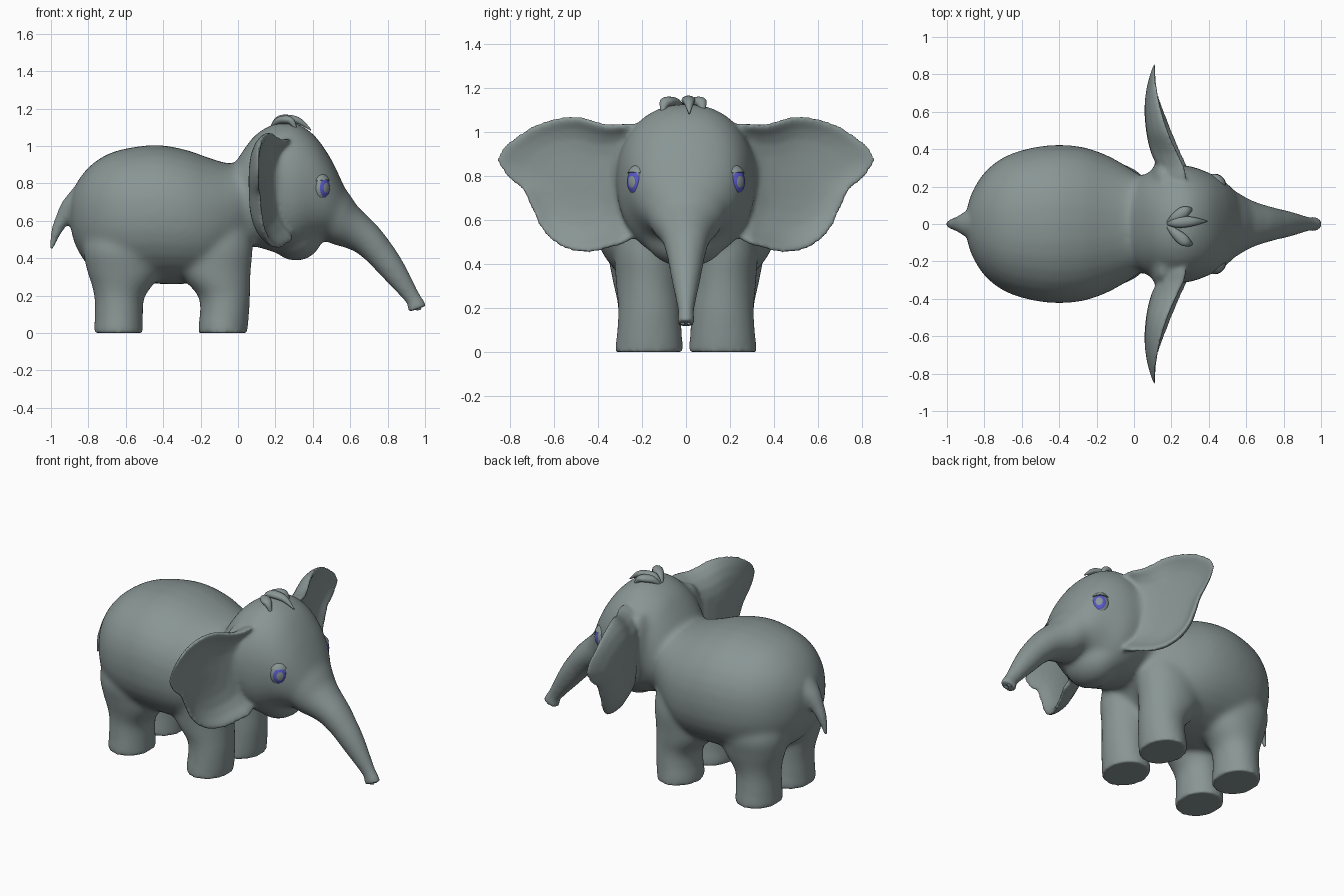
import bpy, bmesh, math
from mathutils import Vector, Matrix

cube = bpy.data.objects.get("Cube")
if cube:
    bpy.data.objects.remove(cube)


def material(name, rgb):
    m = bpy.data.materials.new(name)
    m.use_nodes = True
    m.diffuse_color = (*rgb, 1)
    node = next(n for n in m.node_tree.nodes if n.type == 'BSDF_PRINCIPLED')
    node.inputs["Base Color"].default_value = (*rgb, 1)
    node.inputs["Roughness"].default_value = 0.7
    return m


SKIN = material("grey skin", (0.25, 0.303, 0.298))
BLUE = material("iris blue", (0.1, 0.1, 0.58))
X_AXIS, Z_AXIS = Vector((1, 0, 0)), Vector((0, 0, 1))


def spline(points, steps, closed=False):
    """Catmull-Rom interpolation of tuples of any length."""
    p = [Vector(q) for q in points]
    n, out = len(p), []
    for i in range(n if closed else n - 1):
        if closed:
            a, b, c, d = (p[(i + k) % n] for k in (-1, 0, 1, 2))
        else:
            a, b, c, d = (p[min(max(i + k, 0), n - 1)] for k in (-1, 0, 1, 2))
        for j in range(steps):
            t = j / steps
            out.append(b + (c - a) * (t / 2) + (a * 2 - b * 5 + c * 4 - d) * (t * t / 2)
                       + (b * 3 - a - c * 3 + d) * (t ** 3 / 2))
    return out if closed else out + [p[-1]]


def bridge(bm, r1, r2):
    n = len(r1)
    for i in range(n):
        bm.faces.new((r1[i], r1[(i + 1) % n], r2[(i + 1) % n], r2[i]))


def tube(bm, stations, power=2.0, axis=None, sides=32):
    """Loft through stations (x, y, z, half width, half depth)."""
    path = spline(stations, 6)
    rings = []
    for i, s in enumerate(path):
        c = Vector(s[:3])
        t = axis or (Vector(path[min(i + 1, len(path) - 1)][:3]) - Vector(path[max(i - 1, 0)][:3])).normalized()
        side = Vector((0, 1, 0))
        side = (side - t * side.dot(t)).normalized()
        other = t.cross(side)
        ring = []
        for k in range(sides):
            a = 2 * math.pi * k / sides
            u, v = (math.copysign(abs(f) ** (2 / power), f) for f in (math.cos(a), math.sin(a)))
            ring.append(bm.verts.new(c + side * u * s[3] + other * v * s[4]))
        if rings:
            bridge(bm, rings[-1], ring)
        rings.append(ring)
    bm.faces.new(rings[0])
    bm.faces.new(rings[-1])


def body_loft(bm, profile, power):
    """Loft along x from (x, bottom, top, half width)."""
    tube(bm, [(x, 0, (lo + hi) / 2, w, (hi - lo) / 2) for x, lo, hi, w in profile], power, X_AXIS)


def ball(bm, centre, radii):
    m = Matrix.Translation(centre) @ Matrix.Diagonal((*radii, 1))
    bmesh.ops.create_uvsphere(bm, u_segments=32, v_segments=16, radius=1, matrix=m)


def finish(name, bm, mats=(SKIN,)):
    bmesh.ops.recalc_face_normals(bm, faces=bm.faces)
    me = bpy.data.meshes.new(name)
    bm.to_mesh(me)
    bm.free()
    for m in mats:
        me.materials.append(m)
    for p in me.polygons:
        p.use_smooth = True
    ob = bpy.data.objects.new(name, me)
    bpy.context.scene.collection.objects.link(ob)
    return ob


def fuse(name, bm, voxel, iterations):
    """Merge overlapping shapes into one softly blended skin."""
    ob = finish(name, bm)
    r = ob.modifiers.new("Remesh", 'REMESH')
    r.mode, r.voxel_size, r.use_smooth_shade = 'VOXEL', voxel, True
    s = ob.modifiers.new("Smooth", 'SMOOTH')
    s.factor, s.iterations = 0.5, iterations
    bpy.context.view_layer.update()
    me = bpy.data.meshes.new_from_object(ob.evaluated_get(bpy.context.evaluated_depsgraph_get()))
    ob.modifiers.clear()
    ob.data = me
    if not me.materials:
        me.materials.append(SKIN)
    return ob


# Torso, head, jaw, trunk root and legs
bm = bmesh.new()
body_loft(bm, [(-.90, .59, .71, .05), (-.87, .47, .79, .16), (-.8, .36, .885, .275),
               (-.7, .30, .955, .355), (-.58, .27, .99, .4), (-.43, .262, 1.005, .423),
               (-.28, .262, .98, .413), (-.15, .28, .935, .37), (-.04, .36, .905, .31),
               (.05, .45, .91, .25), (.15, .5, .93, .2)], 2.2)
body_loft(bm, [(-.02, .5, .9, .2), (.03, .47, .98, .25), (.1, .46, 1.065, .285),
               (.2, .43, 1.12, .315), (.3, .42, 1.125, .31), (.4, .48, 1.065, .275),
               (.48, .51, .96, .232), (.54, .52, .845, .175), (.58, .55, .75, .12)], 2.2)
ball(bm, (.31, 0, .53), (.145, .19, .145))
tube(bm, [(.38, 0, .76, .24, .16), (.46, 0, .68, .212, .148), (.54, 0, .6, .172, .132),
          (.62, 0, .55, .13, .108), (.69, 0, .5, .105, .092), (.77, 0, .415, .084, .08)])
for s in (1, -1):
    # front leg with shoulder, then hind leg with haunch
    tube(bm, [(-.08, s * .167, 0, .155, .132), (-.07, s * .166, .16, .144, .134),
              (-.082, s * .166, .22, .144, .148), (-.105, s * .168, .27, .148, .172),
              (-.125, s * .168, .34, .153, .195), (-.12, s * .165, .46, .16, .2),
              (-.1, s * .14, .6, .15, .17)], axis=Z_AXIS)
    tube(bm, [(-.638, s * .167, 0, .155, .132), (-.636, s * .167, .16, .143, .13),
              (-.628, s * .168, .22, .144, .146), (-.615, s * .172, .27, .15, .172),
              (-.61, s * .175, .34, .162, .2), (-.62, s * .17, .46, .18, .21),
              (-.63, s * .13, .6, .15, .18)], axis=Z_AXIS)
    # ear root
    ball(bm, (.16, s * .25, .82), (.07, .1, .2))
core = fuse("core", bm, .012, 26)

# Trunk, tail and crisp feet
bm = bmesh.new()
bm.from_mesh(core.data)
bpy.data.objects.remove(core)
tube(bm, [(.62, 0, .55, .1, .08), (.69, 0, .5, .097, .084), (.76, 0, .425, .083, .079),
          (.83, 0, .335, .066, .068), (.925, 0, .2, .038, .044),
          (.948, 0, .16, .037, .046), (.96, 0, .128, .04, .052)])
tube(bm, [(-.8, 0, .70, .15, .13), (-.885, 0, .665, .075, .07), (-.935, 0, .61, .043, .042),
          (-.972, 0, .54, .028, .028), (-1.0, 0, .44, .01, .008)])
for s in (1, -1):
    for x in (-.08, -.638):
        tube(bm, [(x, s * .167, 0, .154, .131), (x, s * .167, .05, .151, .129),
                  (x + .006, s * .167, .14, .138, .124)], axis=Z_AXIS, sides=48)

# Ears: dished leaves built from shrinking copies of the outline on a curved sheet
OUTLINE = [(.2, 1.03), (.36, 1.04), (.5, 1.075), (.64, 1.055), (.77, .99), (.857, .89),
           (.825, .81), (.745, .73), (.7, .64), (.655, .55), (.575, .48), (.47, .45),
           (.36, .468), (.23, .525), (.19, .7), (.18, .88)]
LAYERS = [(.04, -.11), (.25, -.11), (.45, -.106), (.65, -.093), (.83, -.066), (.94, -.034),
          (1, 0), (.96, .008), (.9, .002), (.8, -.018), (.65, -.035), (.45, -.042),
          (.25, -.044), (.04, -.044)]
edge = spline(OUTLINE, 5, True)
for s in (1, -1):
    rings = []
    for k, dx in LAYERS:
        ring = []
        for v in edge:
            y, z = .5 + (v[0] - .5) * k, .78 + (v[1] - .78) * k
            sheet = .11 + .5 * (.86 - max(y, .3)) ** 2 + .35 * max(0, .7 - z) ** 2
            ring.append(bm.verts.new((sheet + dx * (2 - 2 * y), s * y, z)))
        if rings:
            bridge(bm, rings[-1], ring)
        rings.append(ring)
    bm.faces.new(rings[0])
    bm.faces.new(rings[-1])
fuse("elephant_body", bm, .011, 8)

# Nostrils
bm = bmesh.new()
for s in (1, -1):
    ball(bm, (.96, s * .014, .129), (.02, .01, .008))
finish("nostril_rims", bm)

# Tuft of hair on the crown
bm = bmesh.new()
for y, x, top in ((.015, .39, 1.145), (.08, .315, 1.14), (-.11, .315, 1.14)):
    tube(bm, [(.18, y * .1, 1.10, .008, .008), (.215, y * .4, top - .008, .024, .02),
              (.26, y * .75, top, .031, .022), ((x + .26) / 2, y * .9, top - .012, .022, .018),
              (x, y, top - .06, .003, .003)], sides=16)
finish("hair_tuft", bm)

# Eyes with a blue iris band and heavy upper lids
for s, label in ((1, "left"), (-1, "right")):
    out = Vector((.72, s * .69, 0)).normalized()
    frame = Matrix((Z_AXIS.cross(out), Z_AXIS, out)).transposed().to_4x4()
    place = Matrix.Translation((.441, s * .217, .775)) @ frame
    shape = Matrix.Diagonal((.055, .07, .047, 1))
    for part in ("eye", "eyelid"):
        bm = bmesh.new()
        bmesh.ops.create_uvsphere(bm, u_segments=32, v_segments=24, radius=1)
        if part == "eye":
            for f in bm.faces:
                polar = f.calc_center_median().normalized().z
                f.material_index = 1 if .74 < polar < .94 else 0
        else:
            plane = Vector((0, 1, -.12)).normalized()
            bmesh.ops.bisect_plane(bm, geom=bm.verts[:] + bm.edges[:] + bm.faces[:],
                                   plane_co=plane * .45, plane_no=plane, clear_inner=True)
            bmesh.ops.holes_fill(bm, edges=bm.edges)
            bmesh.ops.scale(bm, vec=(1.12, 1.12, 1.14), verts=bm.verts)
        bm.transform(place @ shape)
        ob = finish(f"{label}_{part}", bm, (SKIN, BLUE) if part == "eye" else (SKIN,))
        if part == "eyelid":
            bpy.context.view_layer.objects.active = ob
            for o in bpy.context.selected_objects:
                o.select_set(False)
            ob.select_set(True)
            bpy.ops.object.shade_smooth_by_angle(angle=math.radians(40))
